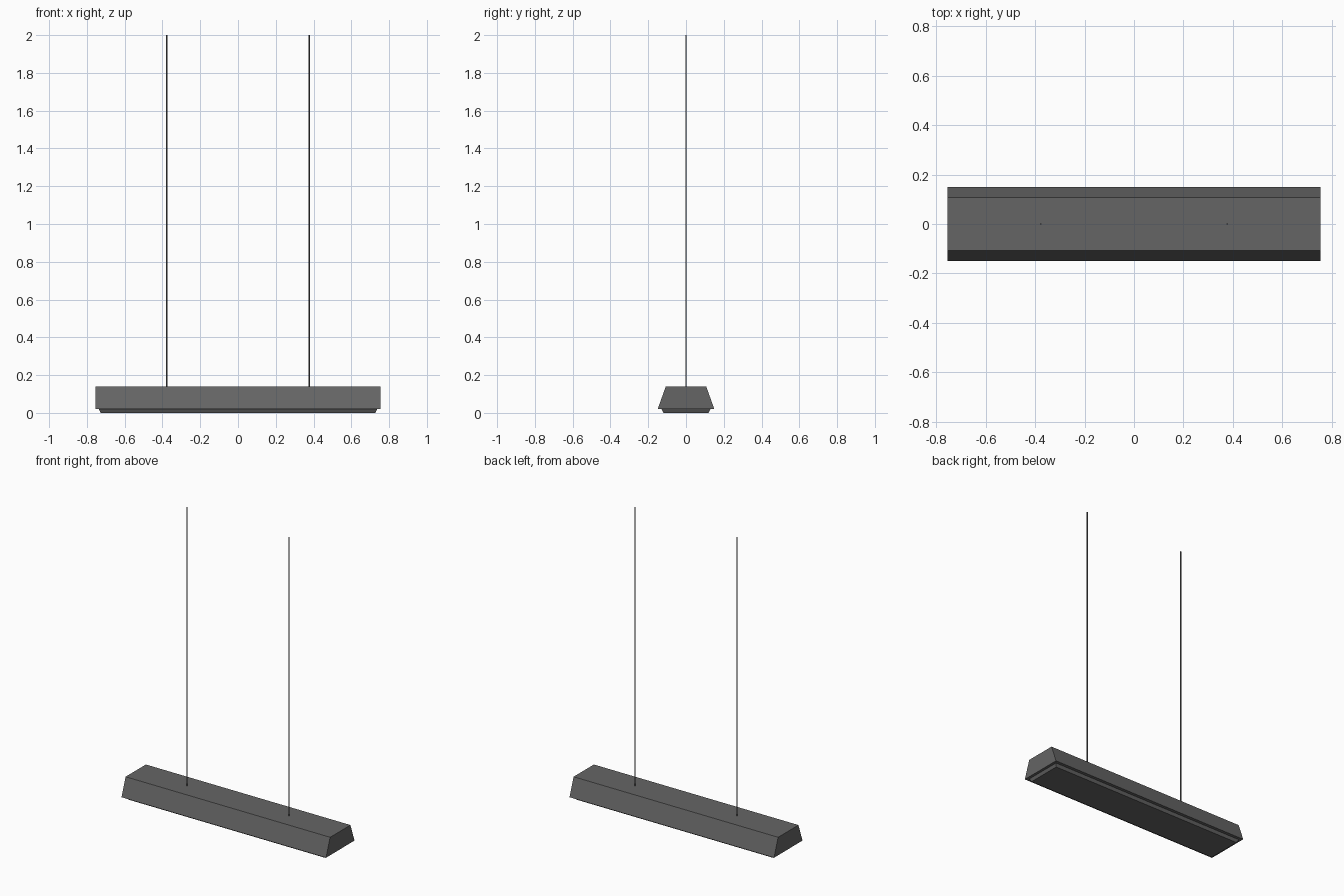
import bpy, bmesh

if "Cube" in bpy.data.objects:
    bpy.data.objects.remove(bpy.data.objects["Cube"])

def material(name, col):
    m = bpy.data.materials.new(name)
    m.diffuse_color = (*col, 1)
    m.use_nodes = True
    m.node_tree.nodes["Principled BSDF"].inputs["Base Color"].default_value = m.diffuse_color
    return m

metal = material("dark grey metal", (0.13, 0.13, 0.13))
cable = material("cable grey", (0.13, 0.13, 0.13))

def frustum(name, low, high, z0, z1, mat):
    """Box with separate half sizes (x, y) at its bottom and top."""
    bm = bmesh.new()
    bmesh.ops.create_cube(bm, size=2)
    for v in bm.verts:
        hx, hy = high if v.co.z > 0 else low
        v.co = (v.co.x * hx, v.co.y * hy, z1 if v.co.z > 0 else z0)
    me = bpy.data.meshes.new(name)
    bm.to_mesh(me)
    bm.free()
    me.materials.append(mat)
    ob = bpy.data.objects.new(name, me)
    bpy.context.collection.objects.link(ob)
    return ob

# Lamp housing with sloping long sides
frustum("housing", (0.755, 0.15), (0.755, 0.107), 0.02, 0.14, metal)

# Light panel under the housing, slightly tapered
frustum("light_panel", (0.727, 0.119), (0.737, 0.129), 0.0, 0.02, metal)

# Two hanging cables
for side, x in (("left", -0.377), ("right", 0.377)):
    bpy.ops.mesh.primitive_cylinder_add(vertices=8, radius=0.0035, depth=1.86,
                                        location=(x, 0, 1.07))
    ob = bpy.context.object
    ob.name = side + "_cable"
    ob.data.materials.append(cable)
